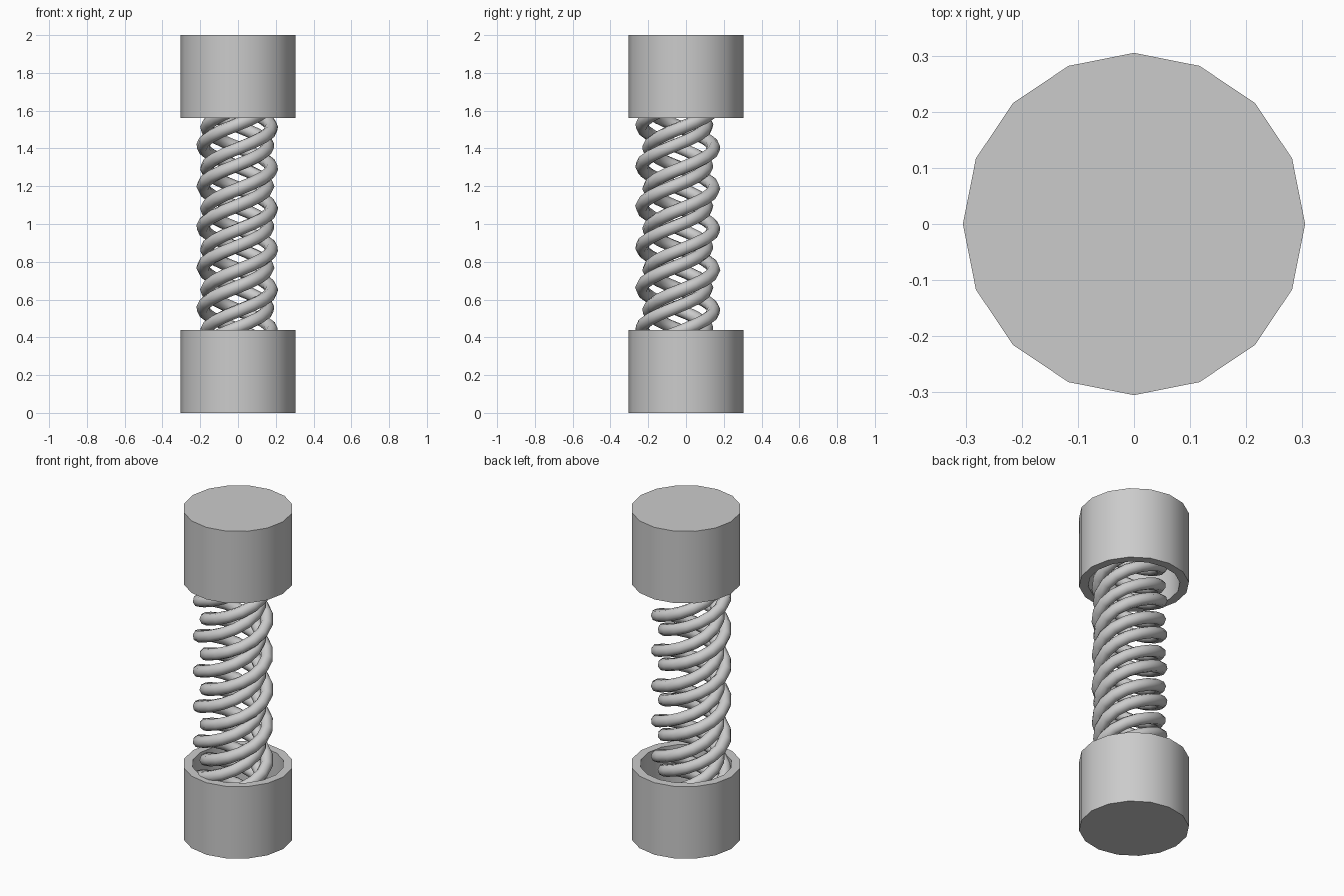
import bpy, bmesh, math

cube = bpy.data.objects.get("Cube")
if cube:
    bpy.data.objects.remove(cube, do_unlink=True)

SIDES = 16
OUTER, INNER = 0.305, 0.255
CUP_HEIGHT, FLOOR = 0.44, 0.06
PITCH, COIL_RADIUS, WIRE = 0.43, 0.172, 0.035

grey = bpy.data.materials.new("plain grey")
grey.use_nodes = True
grey.diffuse_color = (0.6, 0.6, 0.6, 1)
grey.node_tree.nodes["Principled BSDF"].inputs["Base Color"].default_value = (0.6, 0.6, 0.6, 1)


def finish(obj, angle):
    obj.data.materials.append(grey)
    bpy.ops.object.select_all(action="DESELECT")
    obj.select_set(True)
    bpy.context.view_layer.objects.active = obj
    bpy.ops.object.shade_smooth_by_angle(angle=math.radians(angle))


# Hollow cups: a ring profile turned around the axis, closed at one end
def make_cup(name, base, direction):
    bm = bmesh.new()
    profile = [(OUTER, 0), (OUTER, CUP_HEIGHT), (INNER, CUP_HEIGHT), (INNER, FLOOR)]
    rings = []
    for r, h in profile:
        ring = []
        for i in range(SIDES):
            a = math.tau * i / SIDES
            ring.append(bm.verts.new((r * math.cos(a), r * math.sin(a), base + direction * h)))
        rings.append(ring)
    for low, high in zip(rings, rings[1:]):
        for i in range(SIDES):
            j = (i + 1) % SIDES
            bm.faces.new((low[i], low[j], high[j], high[i]))
    bm.faces.new(rings[0])
    bm.faces.new(rings[-1])
    bmesh.ops.recalc_face_normals(bm, faces=bm.faces)
    mesh = bpy.data.meshes.new(name)
    bm.to_mesh(mesh)
    bm.free()
    obj = bpy.data.objects.new(name, mesh)
    bpy.context.collection.objects.link(obj)
    finish(obj, 30)


# Coil strand: a helix path with a round bevel, turned into a mesh
def make_coil(name, cx, cy, left_height):
    steps = 16
    start, end = FLOOR - 0.01, 2 - FLOOR + 0.01
    first = math.ceil((start - left_height) / PITCH * steps)
    last = math.floor((end - left_height) / PITCH * steps)
    curve = bpy.data.curves.new(name, "CURVE")
    curve.dimensions = "3D"
    curve.bevel_depth = WIRE
    curve.bevel_resolution = 2
    curve.use_fill_caps = True
    spline = curve.splines.new("POLY")
    spline.points.add(last - first)
    for point, k in zip(spline.points, range(first, last + 1)):
        a = math.pi + math.tau * k / steps
        point.co = (cx + COIL_RADIUS * math.cos(a), cy + COIL_RADIUS * math.sin(a),
                    left_height + PITCH * k / steps, 1)
    obj = bpy.data.objects.new(name, curve)
    bpy.context.collection.objects.link(obj)
    bpy.ops.object.select_all(action="DESELECT")
    obj.select_set(True)
    bpy.context.view_layer.objects.active = obj
    bpy.ops.object.convert(target="MESH")
    finish(bpy.context.object, 60)


make_cup("bottom_cup", 0, 1)
make_cup("top_cup", 2, -1)

# Two pairs of strands, the pairs slightly off-centre from each other
for pair, cx, cy, height in (("front", -0.014, -0.062, 1.2), ("back", 0.006, -0.025, 1.295)):
    for n in range(2):
        make_coil(f"{pair}_coil_{n + 1}", cx, cy, height + n * PITCH / 2)
